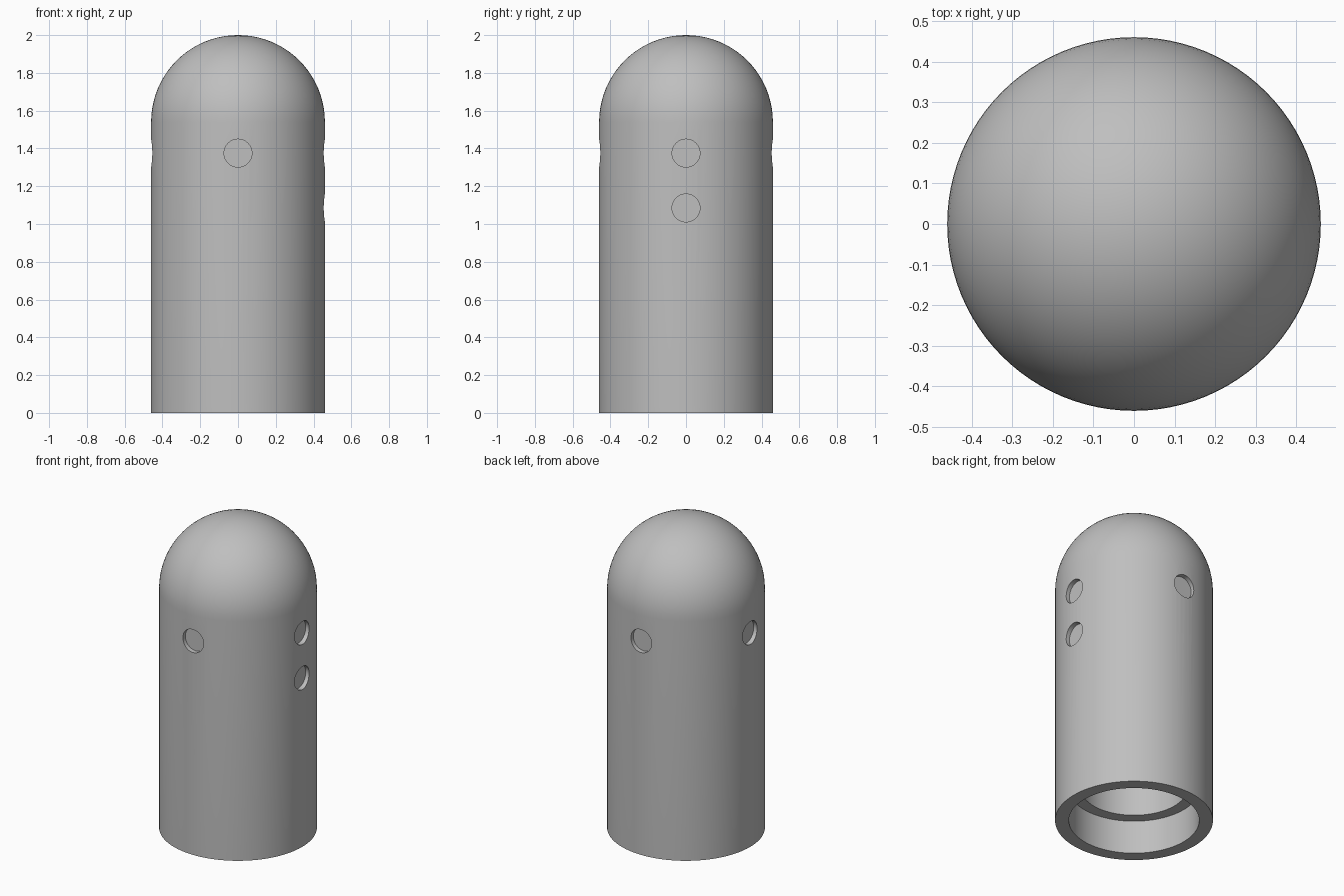
import bpy, bmesh, math
from mathutils import Matrix, Vector

cube = bpy.data.objects.get("Cube")
if cube:
    bpy.data.objects.remove(cube, do_unlink=True)

R, BORE, SOCKET = 0.46, 0.31, 0.38      # outer, bore and socket radii
SPRING = 2 - R                          # height where the dome begins
SOCKET_DEPTH = 0.215
HOLE_R, HOLE_FLOOR = 0.074, 0.43
SEGMENTS, ARC = 96, 20

grey = bpy.data.materials.new("plain grey")
grey.use_nodes = True
colour = (0.52, 0.52, 0.52, 1)
grey.diffuse_color = colour
grey.node_tree.nodes["Principled BSDF"].inputs["Base Color"].default_value = colour


def make_object(name, bm):
    mesh = bpy.data.meshes.new(name)
    bmesh.ops.recalc_face_normals(bm, faces=bm.faces)
    bm.to_mesh(mesh)
    bm.free()
    mesh.materials.append(grey)
    obj = bpy.data.objects.new(name, mesh)
    bpy.context.collection.objects.link(obj)
    return obj


def dome_arc(radius):
    """Quarter circle from the spring line up to the axis."""
    angles = [math.pi / 2 * i / ARC for i in range(ARC + 1)]
    return [(radius * math.cos(a), SPRING + radius * math.sin(a)) for a in angles]


# Domed hollow body: outer wall, then back down through the bore and socket
profile = dome_arc(BORE)[::-1] + [(BORE, SOCKET_DEPTH), (SOCKET, SOCKET_DEPTH),
                                  (SOCKET, 0), (R, 0)] + dome_arc(R)
bm = bmesh.new()
verts = [bm.verts.new((r, 0, z)) for r, z in profile]
edges = [bm.edges.new(pair) for pair in zip(verts, verts[1:])]
bmesh.ops.spin(bm, geom=verts + edges, cent=(0, 0, 0), axis=(0, 0, 1),
               angle=math.tau, steps=SEGMENTS, use_duplicate=False)
bmesh.ops.remove_doubles(bm, verts=bm.verts, dist=0.0001)
body = make_object("domed_body", bm)

# Shallow round holes: one on each side, plus a lower one on the left
bm = bmesh.new()
for turn, height in [(0, 1.375), (1, 1.375), (2, 1.375), (3, 1.375), (0, 1.085)]:
    out = Matrix.Rotation(turn * math.pi / 2, 3, "Z") @ Vector((1, 0, 0))
    length = 0.2
    place = (Matrix.Translation(out * (HOLE_FLOOR + length / 2) + Vector((0, 0, height)))
             @ out.to_track_quat("Z", "Y").to_matrix().to_4x4())
    bmesh.ops.create_cone(bm, cap_ends=True, segments=48, radius1=HOLE_R,
                          radius2=HOLE_R, depth=length, matrix=place)
cutter = make_object("hole_cutter", bm)
cutter.hide_render = True

cut = body.modifiers.new("holes", "BOOLEAN")
cut.operation = "DIFFERENCE"
cut.solver = "EXACT"
cut.object = cutter
bpy.ops.object.select_all(action="DESELECT")
body.select_set(True)
bpy.context.view_layer.objects.active = body
bpy.ops.object.modifier_apply(modifier=cut.name)
bpy.data.objects.remove(cutter, do_unlink=True)
bpy.ops.object.shade_smooth_by_angle(angle=math.radians(30))
